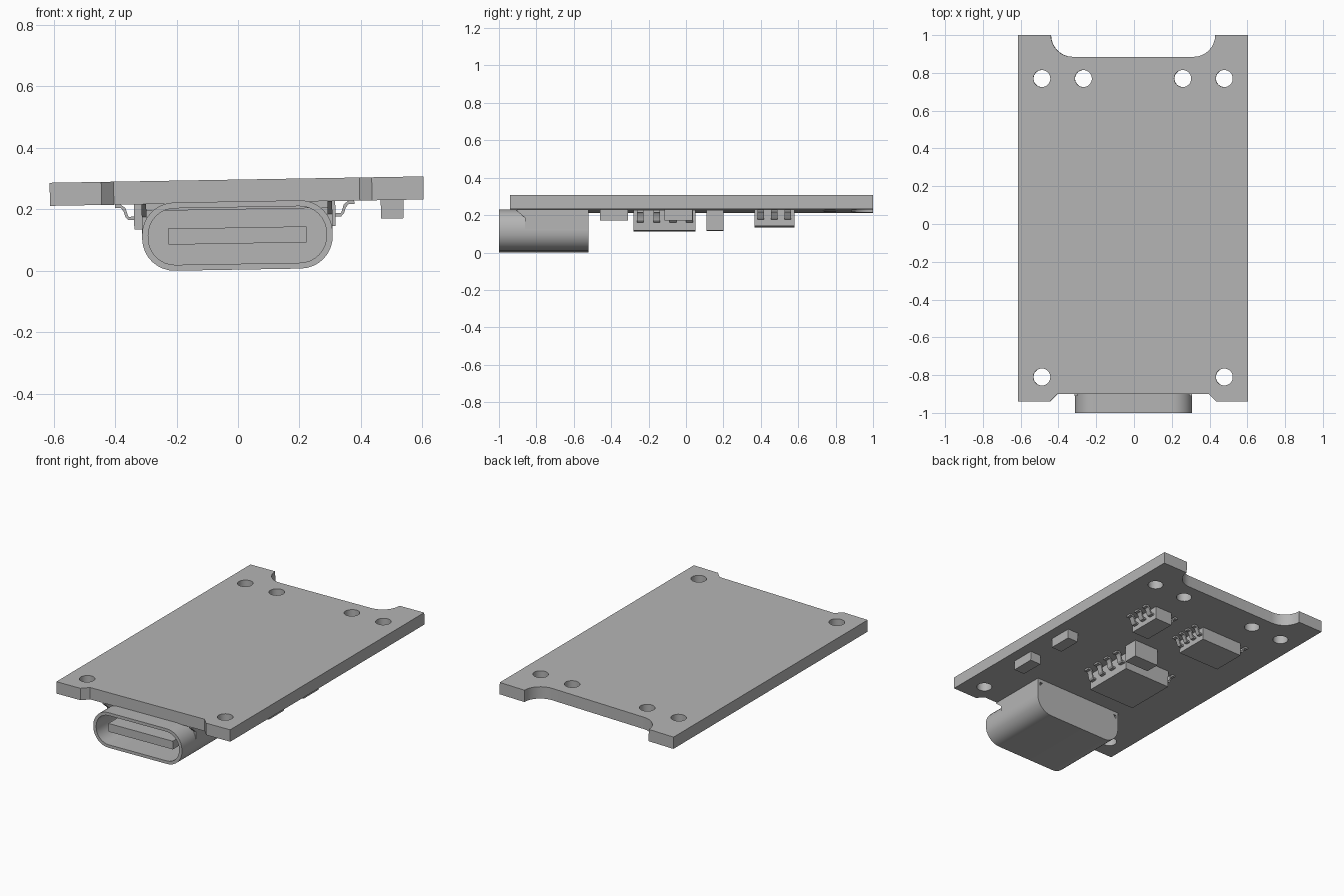
import bpy, bmesh, math
from mathutils import Vector

if "Cube" in bpy.data.objects:
    bpy.data.objects.remove(bpy.data.objects["Cube"], do_unlink=True)

TILT = -0.0171          # the whole assembly leans slightly about y
UNDER, TOP = 0.222, 0.297   # board faces

grey = bpy.data.materials.new("plain grey")
grey.use_nodes = True
grey.diffuse_color = (0.46, 0.46, 0.46, 1)
grey.node_tree.nodes["Principled BSDF"].inputs["Base Color"].default_value = (0.46, 0.46, 0.46, 1)

# maps from (profile u, profile v, depth) to space
AXES = {
    "z": lambda u, v, d: Vector((u, v, d)),
    "y": lambda u, v, d: Vector((u, d, v)),
    "x": lambda u, v, d: Vector((d, u, v)),
}


def prism(name, loops, axis, lo, hi):
    """Extrude a profile (outer loop plus optional holes) along an axis."""
    place = AXES[axis]
    bm = bmesh.new()
    for loop in loops:
        vs = [bm.verts.new(place(u, v, lo)) for u, v in loop]
        for a, b in zip(vs, vs[1:] + vs[:1]):
            bm.edges.new((a, b))
    bmesh.ops.triangle_fill(bm, use_beauty=True, edges=bm.edges[:])
    ext = bmesh.ops.extrude_face_region(bm, geom=bm.faces[:])
    moved = [g for g in ext["geom"] if isinstance(g, bmesh.types.BMVert)]
    bmesh.ops.translate(bm, verts=moved, vec=place(0, 0, hi - lo))
    bmesh.ops.recalc_face_normals(bm, faces=bm.faces[:])
    mesh = bpy.data.meshes.new(name)
    bm.to_mesh(mesh)
    bm.free()
    for p in mesh.polygons:
        p.use_smooth = True
    mesh.set_sharp_from_angle(angle=math.radians(30))
    mesh.materials.append(grey)
    obj = bpy.data.objects.new(name, mesh)
    obj.rotation_euler = (0, TILT, 0)
    bpy.context.collection.objects.link(obj)
    return obj


def arc(cx, cy, r, start, end, n=8):
    angles = [math.radians(start + (end - start) * i / n) for i in range(n + 1)]
    return [(cx + r * math.cos(a), cy + r * math.sin(a)) for a in angles]


def circle(cx, cy, r, n=32):
    return arc(cx, cy, r, 0, 360, n)[:-1]


def rounded_rect(cz, hw, hh, r):
    pts = []
    for k, (sx, sz) in enumerate([(1, 1), (-1, 1), (-1, -1), (1, -1)]):
        pts += arc(sx * (hw - r), cz + sz * (hh - r), r, k * 90, k * 90 + 90)
    return pts


def box(name, x0, x1, y0, y1, z0, z1):
    return prism(name, [[(x0, y0), (x1, y0), (x1, y1), (x0, y1)]], "z", z0, z1)


# circuit board: mirrored outline with a rear cutout, front relief and holes
half = [(0.40, -0.90), (0.44, -0.94), (0.608, -0.94), (0.608, 1.0)]
half += arc(0.32, 1.0, 0.115, 0, -90)
outline = half + [(-x, y) for x, y in reversed(half)]
holes = [circle(s * x, y, 0.045) for s in (-1, 1)
         for x, y in ((0.483, 0.77), (0.263, 0.77), (0.483, -0.81))]
prism("circuit_board", [outline] + holes, "z", UNDER, TOP)

# port: open shell, closed rear, contact tongue and mounting shoulder
MID = 0.115
outer = rounded_rect(MID, 0.31, 0.111, 0.105)
inner = rounded_rect(MID, 0.29, 0.092, 0.087)
prism("port_shell", [outer, inner], "y", -1.0, -0.52)
prism("port_rear_wall", [inner], "y", -0.56, -0.52)
box("port_tongue", -0.225, 0.225, -0.97, -0.55, MID - 0.026, MID + 0.026)
shoulder = [(-0.91, UNDER), (-0.86, 0.18), (-0.86, MID), (-0.52, MID), (-0.52, UNDER)]
for side, sign in (("left", 1), ("right", -1)):
    a, b = sorted((sign * 0.295, sign * 0.31))
    prism("port_shoulder_" + side, [shoulder], "x", a, b)
box("port_seat", -0.3, 0.3, -0.86, -0.52, 0.2, UNDER)


def chip(name, x0, x1, y0, y1, z0, pins, width):
    """Chip body with a row of bent leads on both long sides."""
    box(name + "_body", x0, x1, y0, y1, z0, UNDER)
    level = (z0 + UNDER) / 2 - 0.01
    t = 0.011
    path = [(-0.01, level), (0.018, level), (0.028, level + 0.01),
            (0.034, UNDER - 0.022), (0.043, UNDER - t), (0.062, UNDER - t)]
    upper = [(d - (0.006 if 1 < i < 4 else 0), z + t) for i, (d, z) in enumerate(path)]
    ribbon = path + upper[::-1]
    for sign, edge in ((1, x1), (-1, x0)):
        profile = [(edge + sign * d, z) for d, z in ribbon]
        for i, y in enumerate(pins):
            side = "left" if sign > 0 else "right"
            prism(f"{name}_lead_{side}_{i + 1}", [profile], "y", y - width / 2, y + width / 2)


chip("main_chip", -0.22, 0.105, -0.28, 0.05, 0.115,
     [-0.245 + 0.088 * i for i in range(4)], 0.036)
chip("wide_chip", -0.335, -0.045, 0.365, 0.58, 0.14,
     [0.385 + 0.058 * i for i in range(4)], 0.026)
chip("small_chip", 0.2, 0.32, 0.365, 0.58, 0.14,
     [0.40 + 0.072 * i for i in range(3)], 0.034)

# small passive parts
box("front_resistor", 0.468, 0.542, -0.46, -0.31, 0.162, UNDER)
box("middle_resistor", 0.468, 0.542, -0.115, 0.035, 0.162, UNDER)
box("capacitor", -0.01, 0.16, 0.11, 0.20, 0.114, UNDER)
